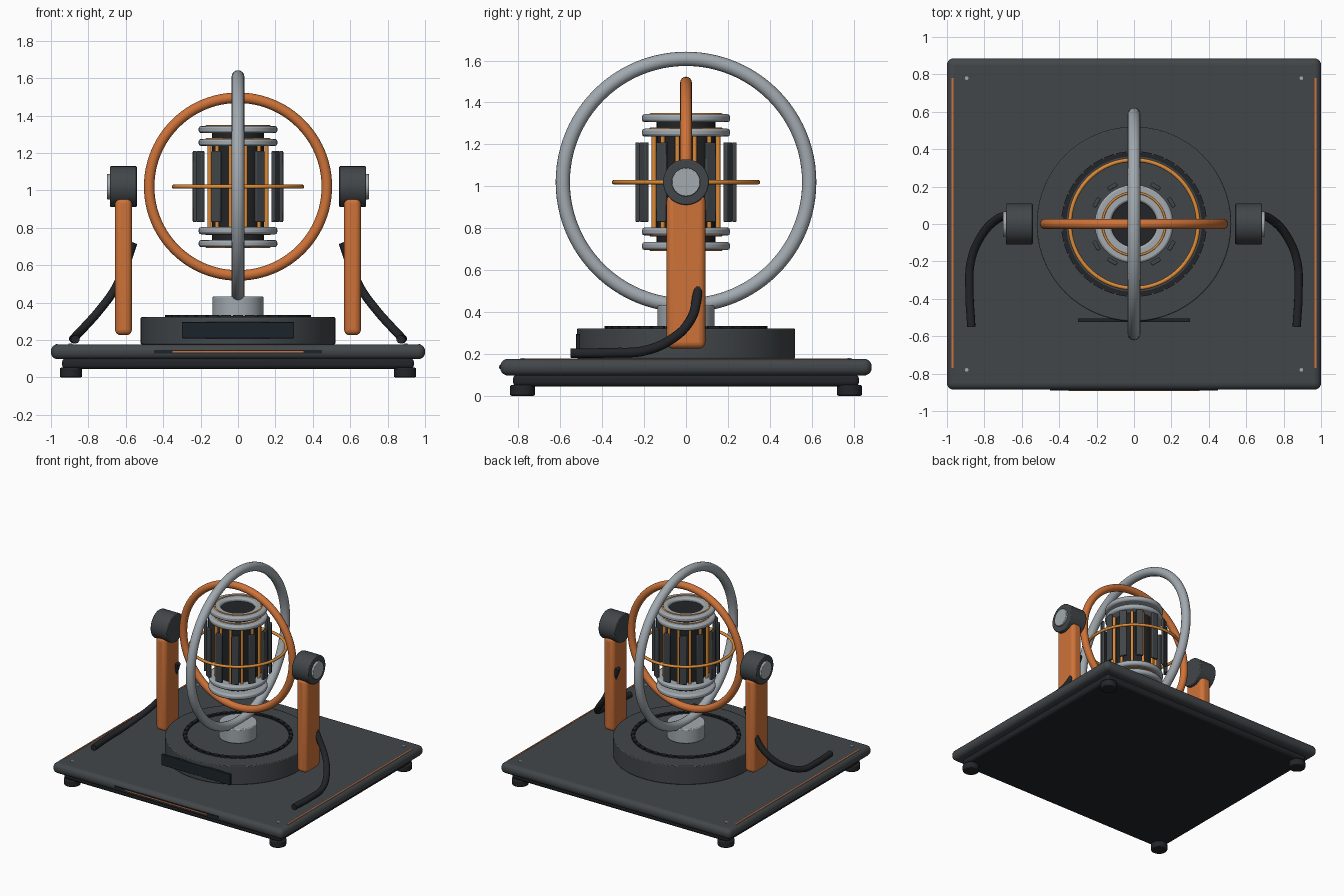
import bpy, math
from mathutils import Vector

if "Cube" in bpy.data.objects:
    bpy.data.objects.remove(bpy.data.objects["Cube"])

def mat(name, r, g, b):
    m = bpy.data.materials.new(name)
    m.diffuse_color = (r, g, b, 1)
    m.use_nodes = True
    m.node_tree.nodes["Principled BSDF"].inputs["Base Color"].default_value = m.diffuse_color
    return m

DARK = mat("dark_grey", 0.055, 0.062, 0.068)
BLACK = mat("black", 0.016, 0.018, 0.021)
PANEL = mat("panel", 0.012, 0.018, 0.024)
ORANGE = mat("orange", 0.62, 0.17, 0.04)
GOLD = mat("amber", 0.72, 0.26, 0.04)
SILVER = mat("silver", 0.36, 0.4, 0.43)
CZ = 1.02  # height of the gimbal centre

def finish(name, m, bevel=0, segs=3):
    o = bpy.context.object
    o.name = name
    o.data.materials.append(m)
    if bevel:
        b = o.modifiers.new("bevel", 'BEVEL')
        b.width, b.segments, b.limit_method = bevel, segs, 'ANGLE'
    bpy.ops.object.shade_smooth_by_angle(angle=math.radians(35))
    return o

def box(name, c, s, m, bevel=0, segs=3, rz=0):
    bpy.ops.mesh.primitive_cube_add(size=1, location=c, rotation=(0, 0, rz))
    bpy.context.object.scale = s
    bpy.ops.object.transform_apply(location=False, rotation=False, scale=True)
    return finish(name, m, bevel, segs)

def cyl(name, c, r, h, m, rot=(0, 0, 0), bevel=0, v=64):
    bpy.ops.mesh.primitive_cylinder_add(radius=r, depth=h, location=c, rotation=rot, vertices=v)
    return finish(name, m, bevel, 2)

def torus(name, c, R, r, m, rot=(0, 0, 0)):
    bpy.ops.mesh.primitive_torus_add(major_radius=R, minor_radius=r, major_segments=96,
                                     minor_segments=16, location=c, rotation=rot)
    return finish(name, m)

def annulus(name, z0, z1, r0, r1, m, bevel, n=64):
    prof = [(r0, z0), (r1, z0), (r1, z1), (r0, z1)]
    verts = [(r * math.cos(2 * math.pi * i / n), r * math.sin(2 * math.pi * i / n), z)
             for i in range(n) for r, z in prof]
    faces = [(4 * i + k, 4 * ((i + 1) % n) + k, 4 * ((i + 1) % n) + (k + 1) % 4, 4 * i + (k + 1) % 4)
             for i in range(n) for k in range(4)]
    faces = [f[::-1] for f in faces]
    me = bpy.data.meshes.new(name)
    me.from_pydata(verts, [], [tuple(reversed(f)) for f in faces])
    o = bpy.data.objects.new(name, me)
    bpy.context.collection.objects.link(o)
    bpy.ops.object.select_all(action='DESELECT')
    o.select_set(True)
    bpy.context.view_layer.objects.active = o
    # make the normals face outwards
    bpy.ops.object.mode_set(mode='EDIT')
    bpy.ops.mesh.select_all(action='SELECT')
    bpy.ops.mesh.normals_make_consistent(inside=False)
    bpy.ops.object.mode_set(mode='OBJECT')
    return finish(name, m, bevel, 2)

# base plate, lower plate, feet and screws
box("base_plate", (0, 0, 0.137), (2, 1.772, 0.08), DARK, 0.036, 5)
box("lower_plate", (0, 0, 0.074), (1.88, 1.65, 0.058), BLACK, 0.02)
for x in (-1, 1):
    for y in (-1, 1):
        cyl("foot", (x * 0.893, y * 0.78, 0.026), 0.06, 0.052, BLACK, bevel=0.008, v=32)
        cyl("screw", (x * 0.895, y * 0.78, 0.177), 0.01, 0.006, SILVER, v=16)
    box("edge_strip", (x * 0.97, 0.005, 0.174), (0.01, 1.55, 0.01), ORANGE)
box("front_slot", (0, -0.884, 0.137), (0.9, 0.014, 0.018), PANEL)
box("front_light", (0, -0.889, 0.137), (0.7, 0.008, 0.007), ORANGE)

# turntable, front panel, dashed ring and hub
cyl("turntable", (0, 0, 0.249), 0.52, 0.146, DARK, bevel=0.006, v=96)
box("display_panel", (0, -0.515, 0.252), (0.6, 0.02, 0.086), PANEL, 0.003)
annulus("turntable_groove", 0.318, 0.327, 0.362, 0.382, BLACK, 0)
for i in range(36):
    a = 2 * math.pi * i / 36
    box("tick", (0.377 * math.cos(a), 0.377 * math.sin(a), 0.327),
        (0.024, 0.055, 0.014), BLACK, rz=a)
cyl("hub", (0, 0, 0.376), 0.137, 0.112, SILVER, bevel=0.006)

# gimbal rings
torus("outer_ring", (0, 0, CZ), 0.588, 0.034, SILVER, (0, math.pi / 2, 0))
torus("middle_ring", (0, 0, CZ), 0.475, 0.028, ORANGE, (math.pi / 2, 0, 0))
torus("equator_ring", (0, 0, CZ), 0.343, 0.011, GOLD)

# core with end collars, rods and fins
cyl("core_body", (0, 0, CZ), 0.14, 0.6, BLACK)
for s in (-1, 1):
    for d in (0.236, 0.305):
        annulus("collar", CZ + s * d - 0.019, CZ + s * d + 0.019, 0.122, 0.21, SILVER, 0.012)
        torus("collar_band", (0, 0, CZ + s * (d + 0.018)), 0.168, 0.006, GOLD)
for i in range(12):
    a = i * math.pi / 6
    box("fin", (0.231 * math.cos(a), 0.231 * math.sin(a), CZ), (0.022, 0.055, 0.38), DARK, 0.005, 2, a)
    b = a + math.pi / 12
    cyl("rod", (0.158 * math.cos(b), 0.158 * math.sin(b), CZ), 0.011, 0.45, GOLD, v=16)

# supports, pivots and cables on both sides
path = [(0.56, 0.05, 0.72), (0.605, 0.055, 0.59), (0.66, 0.052, 0.47), (0.74, 0.02, 0.36),
        (0.82, -0.07, 0.27), (0.872, -0.2, 0.215), (0.88, -0.35, 0.206), (0.87, -0.55, 0.203)]
for s in (-1, 1):
    box("support_post", (s * 0.612, 0, 0.593), (0.09, 0.185, 0.735), ORANGE, 0.03, 4)
    cyl("pivot_housing", (s * 0.613, 0, CZ), 0.109, 0.145, DARK, (0, math.pi / 2, 0), 0.006)
    cyl("pivot_cap", (s * 0.66, 0, CZ), 0.068, 0.08, SILVER, (0, math.pi / 2, 0), 0.004, 48)
    cu = bpy.data.curves.new("cable", 'CURVE')
    cu.dimensions, cu.bevel_depth, cu.bevel_resolution = '3D', 0.023, 3
    cu.use_fill_caps = True
    sp = cu.splines.new('BEZIER')
    sp.bezier_points.add(len(path) - 1)
    for bp, p in zip(sp.bezier_points, path):
        bp.co = Vector((s * p[0], p[1], p[2]))
        bp.handle_left_type = bp.handle_right_type = 'AUTO'
    cu.materials.append(BLACK)
    bpy.context.collection.objects.link(bpy.data.objects.new("cable", cu))
